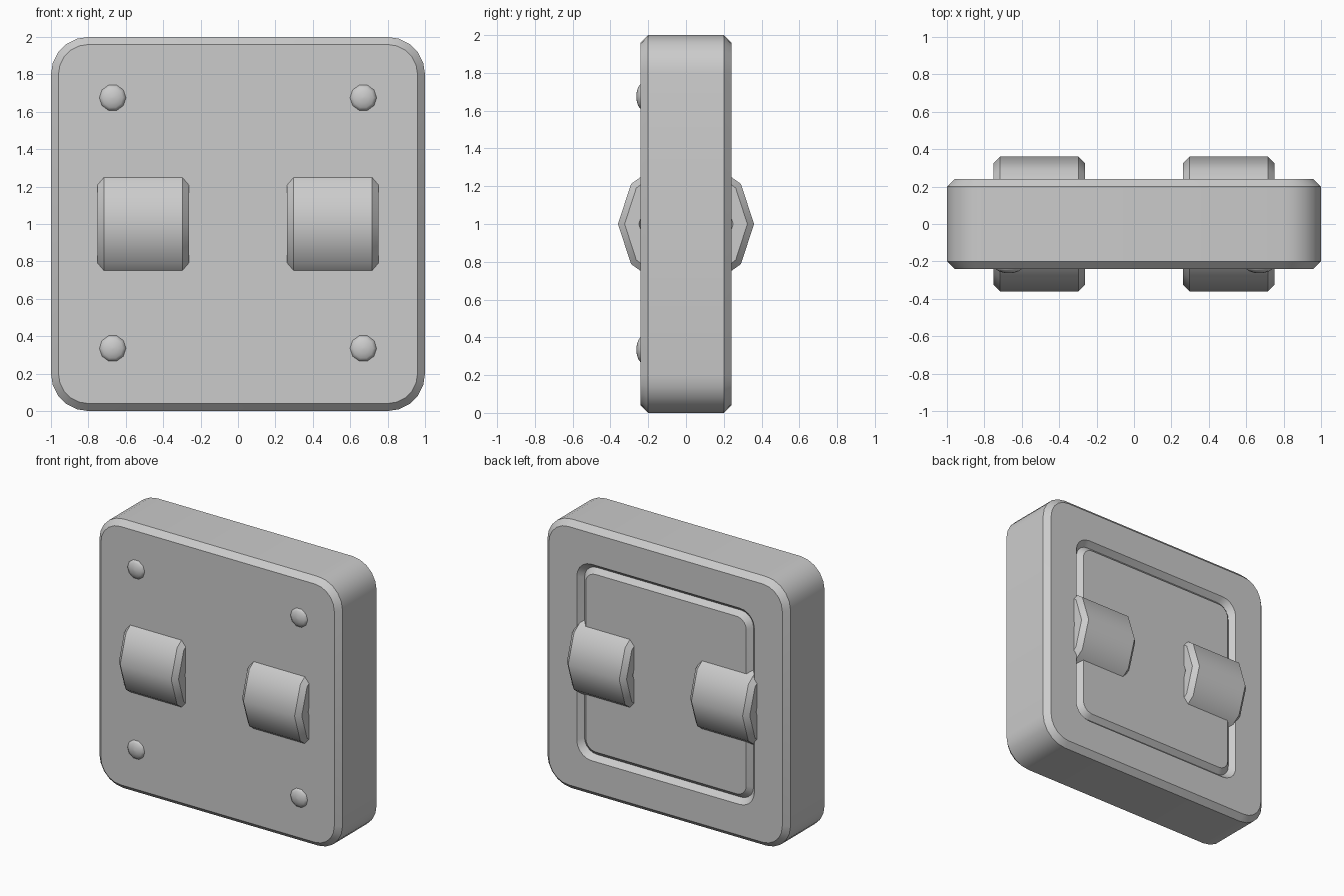
import bpy, bmesh, math

if "Cube" in bpy.data.objects:
    bpy.data.objects.remove(bpy.data.objects["Cube"])

grey = bpy.data.materials.new("plain_grey")
grey.diffuse_color = (0.6, 0.6, 0.6, 1)
grey.use_nodes = True
grey.node_tree.nodes["Principled BSDF"].inputs["Base Color"].default_value = grey.diffuse_color


def loft(name, rings, angle):
    """Skin equal-length point rings, cap both ends, smooth below the angle."""
    bm = bmesh.new()
    loops = [[bm.verts.new(p) for p in ring] for ring in rings]
    n = len(loops[0])
    for a, b in zip(loops, loops[1:]):
        for i in range(n):
            j = (i + 1) % n
            bm.faces.new((a[i], a[j], b[j], b[i]))
    bm.faces.new(loops[0][::-1])
    bm.faces.new(loops[-1])
    bmesh.ops.recalc_face_normals(bm, faces=bm.faces)
    mesh = bpy.data.meshes.new(name)
    bm.to_mesh(mesh)
    bm.free()
    mesh.materials.append(grey)
    obj = bpy.data.objects.new(name, mesh)
    bpy.context.collection.objects.link(obj)
    bpy.ops.object.select_all(action='DESELECT')
    obj.select_set(True)
    bpy.context.view_layer.objects.active = obj
    bpy.ops.object.shade_smooth_by_angle(angle=math.radians(angle))
    return obj


def rounded_square(half, radius, y, steps=5):
    pts = []
    for corner in range(4):
        mid = math.radians(45 + 90 * corner)
        cx = math.copysign(half - radius, math.cos(mid))
        cz = math.copysign(half - radius, math.sin(mid))
        for s in range(steps + 1):
            a = math.radians(90 * (corner + s / steps))
            pts.append((cx + radius * math.cos(a), y, 1 + cz + radius * math.sin(a)))
    return pts


def circle_x(x, radius, n=10):
    return [(x, radius * math.cos(math.tau * i / n),
             1 + radius * math.sin(math.tau * i / n)) for i in range(n)]


def circle_y(cx, cz, y, radius, n=10):
    return [(cx + radius * math.cos(math.tau * i / n), y,
             cz + radius * math.sin(math.tau * i / n)) for i in range(n)]


# Chamfered slab, with a grooved panel on the back: (half size, corner radius, y)
profile = [(0.96, 0.16, -0.24), (1.0, 0.2, -0.2), (1.0, 0.2, 0.2), (0.96, 0.16, 0.24),
           (0.73, 0.12, 0.24), (0.695, 0.1, 0.2), (0.66, 0.08, 0.235)]
loft("body", [rounded_square(*p) for p in profile], 35)

for side, label in ((-1, "left"), (1, "right")):
    # Ten-sided rollers with chamfered rims and recessed ends
    c = side * 0.507
    ends = [(-0.2, 0.23), (-0.245, 0.25), (-0.245, 0.325), (-0.21, 0.36),
            (0.21, 0.36), (0.245, 0.325), (0.245, 0.25), (0.2, 0.23)]
    loft(label + "_roller", [circle_x(c + x, r) for x, r in ends], 40)

    # Domed rivets on the front
    for z, level in ((0.335, "lower"), (1.675, "upper")):
        dome = [(-0.225, 0.072), (-0.24, 0.071), (-0.252, 0.054),
                (-0.26, 0.03), (-0.263, 0.005)]
        loft(label + "_" + level + "_rivet",
             [circle_y(side * 0.67, z, y, r) for y, r in dome], 60)
